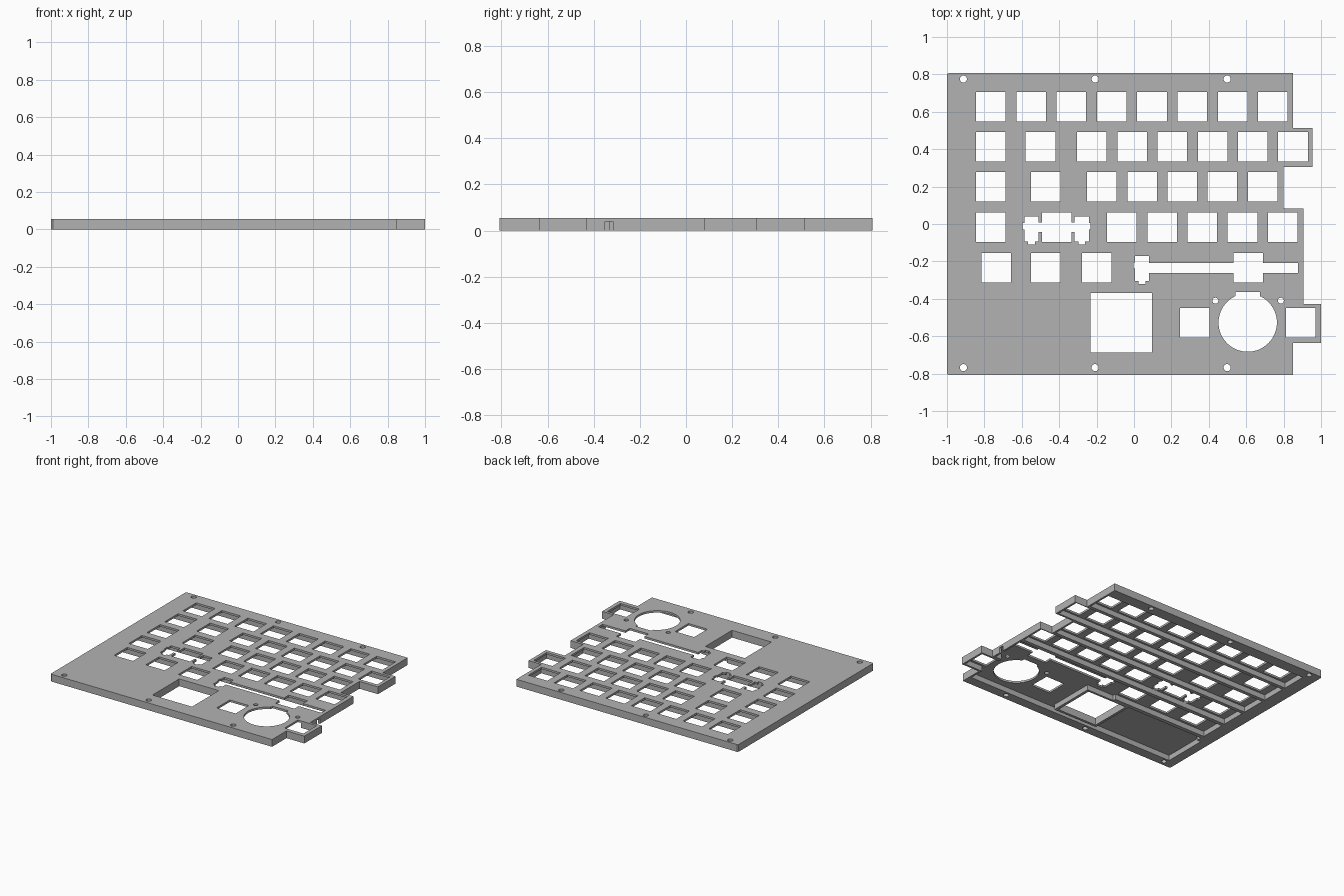
import bpy, bmesh, math

cube = bpy.data.objects.get("Cube")
if cube:
    bpy.data.objects.remove(cube, do_unlink=True)

H = 0.055        # overall height
CEIL = 0.04      # underside of the top skin
KEY = 0.158      # switch opening

grey = bpy.data.materials.new("plain grey")
grey.diffuse_color = (0.45, 0.45, 0.45, 1)
grey.use_nodes = True
for n in grey.node_tree.nodes:
    if n.type == 'BSDF_PRINCIPLED':
        n.inputs["Base Color"].default_value = (0.45, 0.45, 0.45, 1)


def prism(bm, pts, z0, z1):
    """Upright prism over an anticlockwise outline."""
    low = [bm.verts.new((x, y, z0)) for x, y in pts]
    top = [bm.verts.new((x, y, z1)) for x, y in pts]
    bm.faces.new(top)
    bm.faces.new(low[::-1])
    for i in range(len(pts)):
        j = (i + 1) % len(pts)
        bm.faces.new((low[i], low[j], top[j], top[i]))


def box(bm, x0, x1, y0, y1, z0=-0.05, z1=0.1):
    prism(bm, [(x0, y0), (x1, y0), (x1, y1), (x0, y1)], z0, z1)


def disc(bm, x, y, r, n=24):
    ang = [2 * math.pi * i / n for i in range(n)]
    prism(bm, [(x + r * math.cos(a), y + r * math.sin(a)) for a in ang], -0.05, 0.1)


def make(name, bm):
    me = bpy.data.meshes.new(name)
    bm.to_mesh(me)
    bm.free()
    me.materials.append(grey)
    ob = bpy.data.objects.new(name, me)
    bpy.context.scene.collection.objects.link(ob)
    return ob


def combine(target, bm, operation):
    """Apply a boolean with a temporary helper mesh."""
    tool = make("helper", bm)
    tool.hide_render = True
    mod = target.modifiers.new("cut", 'BOOLEAN')
    mod.operation = operation
    mod.solver = 'EXACT'
    mod.use_self = True
    mod.object = tool
    dep = bpy.context.evaluated_depsgraph_get()
    result = bpy.data.meshes.new_from_object(target.evaluated_get(dep))
    target.modifiers.clear()
    target.data = result
    bpy.data.objects.remove(tool, do_unlink=True)


# Stepped outer body
outline = [(-1, -0.8), (-0.99, -0.808), (0.85, -0.808), (0.85, -0.637), (1, -0.637),
           (1, -0.428), (0.905, -0.428), (0.905, 0.083), (0.8, 0.083), (0.8, 0.305),
           (0.955, 0.305), (0.955, 0.513), (0.85, 0.513), (0.85, 0.808),
           (-0.99, 0.808), (-1, 0.8)]
bm = bmesh.new()
prism(bm, outline, 0, H)
plate = make("keyboard_plate", bm)

# Hollow rows underneath, leaving ribs between them
row_y = [0.628, 0.413, 0.198, -0.017]
row_end = [0.835, 0.94, 0.785, 0.89]
bm = bmesh.new()
for y, x1 in zip(row_y, row_end):
    box(bm, -0.9, x1, y - 0.094, y + 0.094, -0.05, CEIL)
box(bm, -0.9, 0.89, -0.413, -0.14, -0.05, CEIL)
box(bm, -0.93, 0.835, -0.735, -0.4, -0.05, CEIL)
box(bm, 0.8, 0.985, -0.622, -0.443, -0.05, CEIL)
box(bm, 0.87, 0.93, -0.35, -0.317, -0.05, CEIL)   # cable notch in the side wall
combine(plate, bm, 'DIFFERENCE')

# Left rib below the last key row and a rim around the display window
bm = bmesh.new()
box(bm, -0.95, -0.11, -0.36, -0.33, 0, 0.05)
box(bm, -0.252, 0.118, -0.706, -0.352, 0, 0.05)
combine(plate, bm, 'UNION')

# Switch openings
rows = [
    (0.628, [-0.765 + 0.2153 * i for i in range(8)]),
    (0.413, [-0.765, -0.5] + [-0.225 + 0.215 * i for i in range(6)]),
    (0.198, [-0.765, -0.472] + [-0.172 + 0.215 * i for i in range(5)]),
    (-0.017, [-0.765, -0.413] + [-0.065 + 0.215 * i for i in range(5)]),
    (-0.233, [-0.737, -0.472, -0.2, 0.61]),
    (-0.527, [0.325, 0.892]),
]
bm = bmesh.new()
for y, xs in rows:
    for x in xs:
        box(bm, x - KEY / 2, x + KEY / 2, y - KEY / 2, y + KEY / 2)

# Display window, screw holes
box(bm, -0.233, 0.097, -0.687, -0.368)
for x in (-0.912, -0.208, 0.498):
    for y in (-0.768, 0.775):
        disc(bm, x, y, 0.019)
for x in (0.435, 0.785):
    disc(bm, x, -0.41, 0.016)
combine(plate, bm, 'DIFFERENCE')


def stabilizer(bm, x, y, side):
    """Keyed slot beside a wide key; side is the direction of the outer nub."""
    prism(bm, [(x - 0.038, y - 0.066), (x - 0.018, y - 0.066), (x - 0.018, y - 0.082),
               (x + 0.018, y - 0.082), (x + 0.018, y - 0.066), (x + 0.038, y - 0.066),
               (x + 0.038, y + 0.068), (x - 0.038, y + 0.068)], -0.05, 0.1)
    a, b = sorted((x, x + side * 0.047))
    box(bm, a, b, y - 0.001, y + 0.033, -0.06, 0.11)


# Stabilizer slots and the long bar slot
bm = bmesh.new()
stabilizer(bm, -0.548, -0.028, -1)
stabilizer(bm, -0.279, -0.028, 1)
stabilizer(bm, 0.043, -0.238, -1)
box(bm, -0.53, -0.3, -0.042, 0.008, -0.07, 0.12)
box(bm, 0.06, 0.877, -0.261, -0.209, -0.07, 0.12)
combine(plate, bm, 'DIFFERENCE')

# Round dial opening with its square tab
bm = bmesh.new()
disc(bm, 0.608, -0.527, 0.156, 64)
box(bm, 0.543, 0.674, -0.5, -0.364, -0.06, 0.11)
combine(plate, bm, 'DIFFERENCE')

plate.data.materials.clear()
plate.data.materials.append(grey)
for p in plate.data.polygons:
    p.material_index = 0
    p.use_smooth = False
